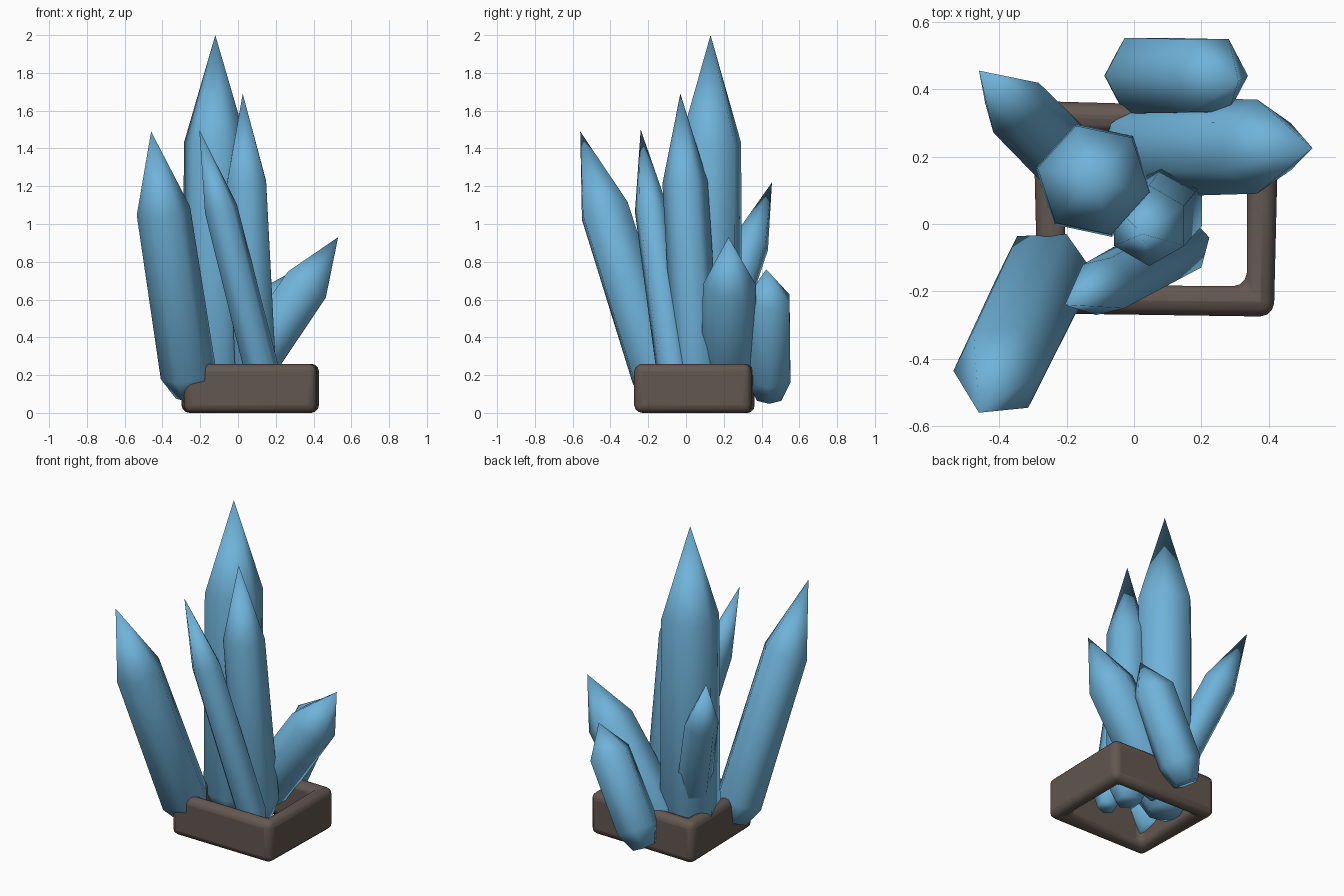
import bpy, bmesh, math
from mathutils import Vector, Matrix

if "Cube" in bpy.data.objects:
    bpy.data.objects.remove(bpy.data.objects["Cube"])


def material(name, rgb):
    m = bpy.data.materials.new(name)
    m.diffuse_color = (*rgb, 1)
    m.use_nodes = True
    m.node_tree.nodes["Principled BSDF"].inputs["Base Color"].default_value = m.diffuse_color
    return m


BLUE = material("crystal blue", (0.16, 0.45, 0.70))
BROWN = material("rock brown", (0.125, 0.095, 0.08))


def finish(name, bm, mat, angle, bevel=0):
    bmesh.ops.recalc_face_normals(bm, faces=bm.faces)
    mesh = bpy.data.meshes.new(name)
    bm.to_mesh(mesh)
    bm.free()
    mesh.materials.append(mat)
    ob = bpy.data.objects.new(name, mesh)
    bpy.context.collection.objects.link(ob)
    if bevel:
        mod = ob.modifiers.new("rounded edges", 'BEVEL')
        mod.width, mod.segments = bevel, 3
    bpy.ops.object.select_all(action='DESELECT')
    ob.select_set(True)
    bpy.context.view_layer.objects.active = ob
    bpy.ops.object.shade_smooth_by_angle(angle=math.radians(angle))
    return ob


def crystal(name, base, shoulder, tip, radius, phase):
    """Six-sided shard: narrow foot, long shaft, pointed top."""
    base, shoulder, tip = Vector(base), Vector(shoulder), Vector(tip)
    axis = (shoulder - base).normalized()
    u = Vector((1, 0, 0))
    u = (u - axis * u.dot(axis)).normalized()
    u = Matrix.Rotation(math.radians(phase), 3, axis) @ u
    bm = bmesh.new()
    rings = []
    for centre, r in ((base, radius * 0.6), (base + axis * 0.12, radius * 1.04),
                      (shoulder, radius)):
        rings.append([bm.verts.new(centre + Matrix.Rotation(i * math.pi / 3, 3, axis) @ u * r)
                      for i in range(6)])
    top = bm.verts.new(tip)
    bm.faces.new(rings[0])
    for i in range(6):
        j = (i + 1) % 6
        for lo, hi in zip(rings, rings[1:]):
            bm.faces.new((lo[i], lo[j], hi[j], hi[i]))
        bm.faces.new((rings[2][i], rings[2][j], top))
    finish(name, bm, BLUE, 75)


# Crystal cluster
crystal("tall_crystal", (-0.12, 0.13, 0.06), (-0.12, 0.13, 1.43), (-0.12, 0.13, 2.0), 0.17, 48)
crystal("middle_crystal", (0.10, 0.065, 0.08), (0.045, -0.005, 1.22), (0.025, -0.03, 1.69), 0.12, 30)
crystal("front_left_crystal", (-0.245, -0.12, 0.09), (-0.395, -0.43, 1.07), (-0.46, -0.56, 1.49), 0.143, 5)
crystal("thin_crystal", (0.165, -0.045, 0.07), (-0.09, -0.185, 1.08), (-0.205, -0.24, 1.50), 0.09, 15)
crystal("back_left_crystal", (-0.09, 0.085, 0.14), (-0.35, 0.345, 0.90), (-0.46, 0.455, 1.22), 0.1, 45)
crystal("right_crystal", (-0.03, 0.225, 0.10), (0.365, 0.23, 0.68), (0.53, 0.225, 0.93), 0.14, 30)
crystal("back_crystal", (-0.02, 0.44, 0.08), (0.225, 0.44, 0.60), (0.31, 0.425, 0.76), 0.125, 0)

# Open rock frame around the foot of the cluster
outer = [(-0.285, -0.265), (0.415, -0.275), (0.43, 0.345), (-0.30, 0.365)]
inner = [(-0.205, -0.18), (0.335, -0.185), (0.335, 0.265), (-0.205, 0.28)]
bm = bmesh.new()
o0, o1, i0, i1 = [[bm.verts.new((x, y, z)) for x, y in loop]
                  for loop in (outer, inner) for z in (0, 0.26)]
for a in range(4):
    b = (a + 1) % 4
    for p, q in ((o0, o1), (o1, i1), (i1, i0), (i0, o0)):
        bm.faces.new((p[a], p[b], q[b], q[a]))
finish("rock_frame", bm, BROWN, 50, bevel=0.042)
